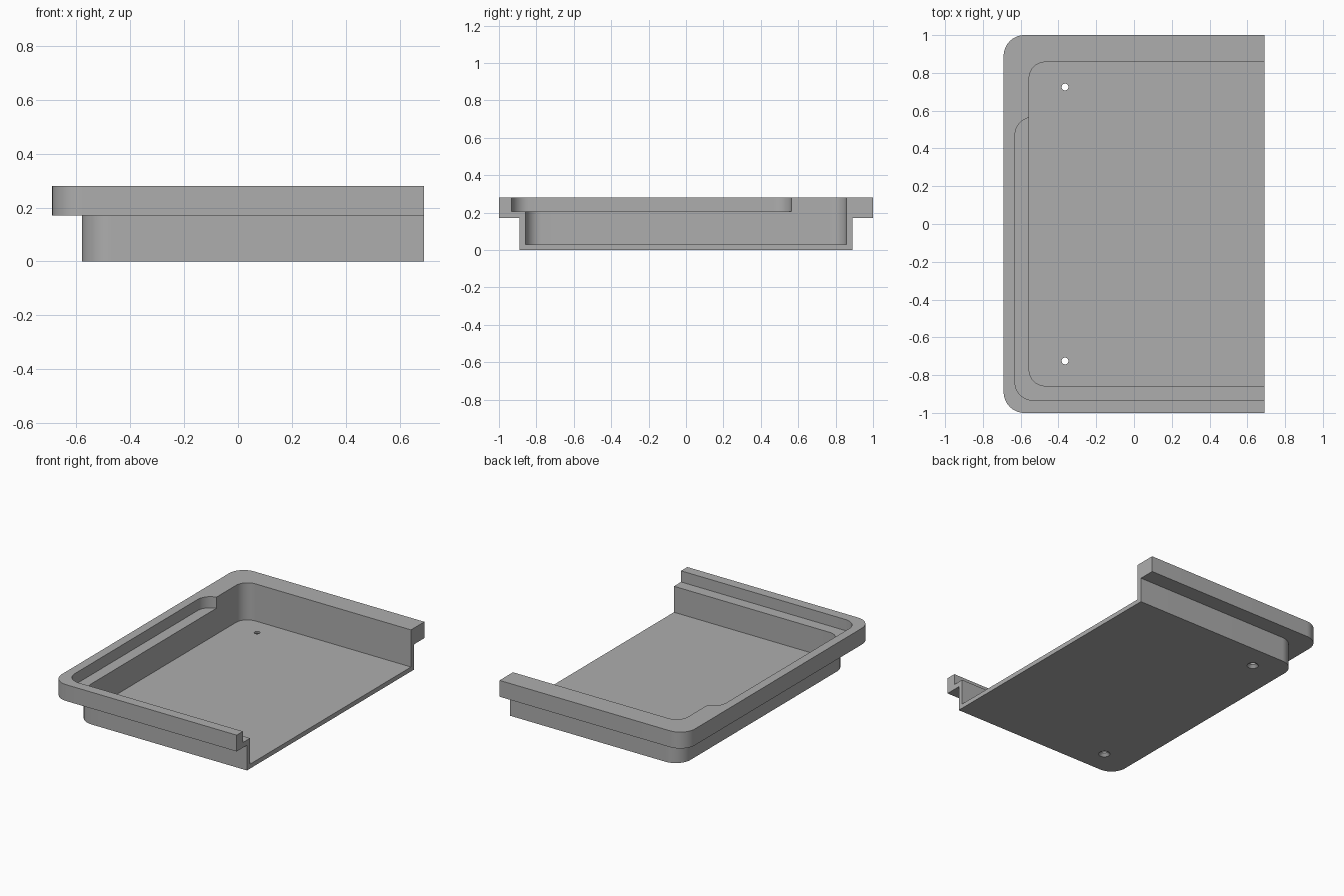
import bpy
import bmesh
from math import sin, cos, pi, radians

cube = bpy.data.objects.get("Cube")
if cube:
    bpy.data.objects.remove(cube, do_unlink=True)

grey = bpy.data.materials.new("plain grey")
grey.use_nodes = True
colour = (0.42, 0.42, 0.42, 1)
grey.diffuse_color = colour
grey.node_tree.nodes["Principled BSDF"].inputs["Base Color"].default_value = colour


def finish(name, bm):
    bmesh.ops.recalc_face_normals(bm, faces=bm.faces[:])
    mesh = bpy.data.meshes.new(name)
    bm.to_mesh(mesh)
    bm.free()
    mesh.materials.append(grey)
    obj = bpy.data.objects.new(name, mesh)
    bpy.context.collection.objects.link(obj)
    return obj


def slab(name, x0, x1, y0, y1, z0, z1, r, steps=16):
    """Upright prism whose two -x corners are rounded."""
    arc = [i / steps * pi / 2 for i in range(steps + 1)]
    pts = [(x1, y0), (x1, y1)]
    pts += [(x0 + r - r * sin(a), y1 - r + r * cos(a)) for a in arc]
    pts += [(x0 + r - r * cos(a), y0 + r - r * sin(a)) for a in arc]
    bm = bmesh.new()
    face = bm.faces.new([bm.verts.new((x, y, z0)) for x, y in pts])
    ext = bmesh.ops.extrude_face_region(bm, geom=[face])
    top = [v for v in ext["geom"] if isinstance(v, bmesh.types.BMVert)]
    bmesh.ops.translate(bm, verts=top, vec=(0, 0, z1 - z0))
    return finish(name, bm)


def cone(name, x, y, z0, z1, r0, r1):
    bm = bmesh.new()
    bmesh.ops.create_cone(bm, cap_ends=True, segments=32, radius1=r0,
                          radius2=r1, depth=z1 - z0)
    bmesh.ops.translate(bm, verts=bm.verts[:], vec=(x, y, (z0 + z1) / 2))
    return finish(name, bm)


def combine(target, tool, operation):
    mod = target.modifiers.new(tool.name, 'BOOLEAN')
    mod.operation = operation
    mod.solver = 'EXACT'
    mod.object = tool
    bpy.context.view_layer.objects.active = target
    bpy.ops.object.modifier_apply(modifier=mod.name)
    bpy.data.objects.remove(tool, do_unlink=True)


# Tray body with an overhanging rim
tray = slab("tray", -0.58, 0.8, -0.89, 0.89, 0, 0.22, 0.11)
combine(tray, slab("rim", -0.69, 0.9, -1, 1, 0.17, 0.28, 0.11), 'UNION')

# Main pocket, shallow ledge and the open end
cutters = [
    slab("pocket", -0.555, 1.1, -0.857, 0.857, 0.03, 0.5, 0.085),
    slab("ledge", -0.63, 1.2, -0.933, 0.565, 0.205, 0.6, 0.095),
    slab("open_end", 0.69, 1.5, -1.3, 1.3, -0.2, 0.7, 0.0001, 1),
]

# Two screw holes, countersunk from below
for side in (-1, 1):
    cutters.append(cone("screw_hole", -0.365, side * 0.725, -0.05, 0.1, 0.018, 0.018))
    cutters.append(cone("countersink", -0.365, side * 0.725, -0.01, 0.019, 0.046, 0.017))

for cutter in cutters:
    combine(tray, cutter, 'DIFFERENCE')

# Smooth the rounded corners, keep the edges crisp
bpy.ops.object.select_all(action='DESELECT')
tray.select_set(True)
bpy.context.view_layer.objects.active = tray
bpy.ops.object.shade_smooth_by_angle(angle=radians(30))
